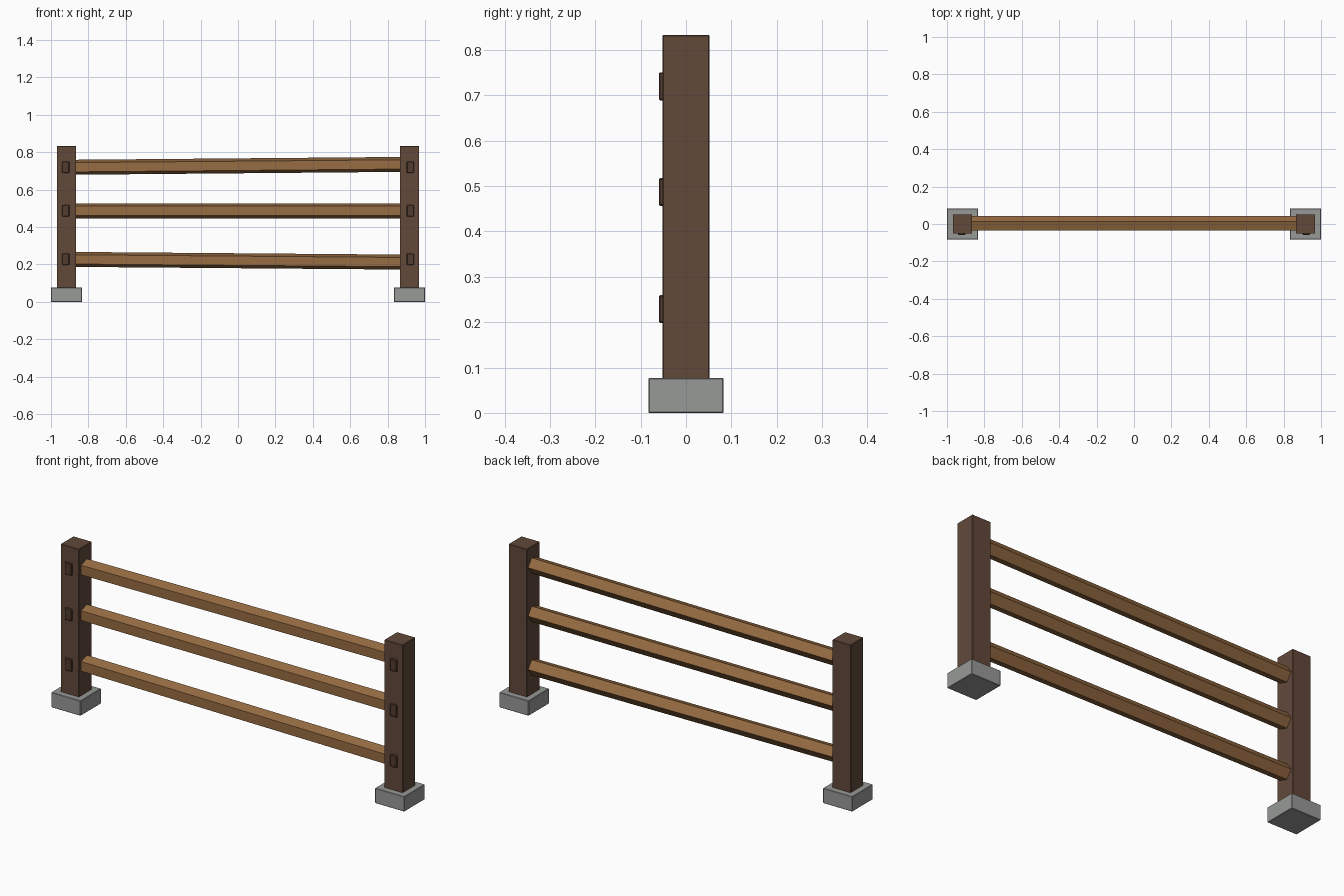
import bpy
import math

cube = bpy.data.objects.get("Cube")
if cube:
    bpy.data.objects.remove(cube)


def material(name, rgb):
    m = bpy.data.materials.new(name)
    m.use_nodes = True
    m.diffuse_color = (*rgb, 1)
    m.node_tree.nodes["Principled BSDF"].inputs["Base Color"].default_value = (*rgb, 1)
    return m


post_wood = material("dark_brown_wood", (0.122, 0.066, 0.042))
rail_wood = material("light_brown_wood", (0.31, 0.15, 0.055))
peg_wood = material("deep_brown_wood", (0.085, 0.045, 0.029))
stone = material("grey_stone", (0.31, 0.32, 0.31))


def box(name, center, size, mat, bevel):
    bpy.ops.mesh.primitive_cube_add(size=1, location=center)
    ob = bpy.context.object
    ob.name = name
    ob.scale = size
    bpy.ops.object.transform_apply(location=False, rotation=False, scale=True)
    ob.data.materials.append(mat)
    mod = ob.modifiers.new("edge_chamfer", "BEVEL")
    mod.width = bevel
    mod.segments = 1
    return ob


def rail(name, z, rise):
    # Five-sided bar along x with a flat front face
    bpy.ops.mesh.primitive_cylinder_add(vertices=5, radius=0.042, depth=1.8)
    ob = bpy.context.object
    ob.name = name
    ob.rotation_euler = (0, math.pi / 2, 0)
    bpy.ops.object.transform_apply(location=False, rotation=True, scale=False)
    ob.rotation_euler = (0, -math.atan2(rise, 1.72), 0)
    ob.location.z = z
    ob.data.materials.append(rail_wood)


# Posts, footings and pegs, mirrored on both ends
peg_heights = {"lower": 0.229, "middle": 0.487, "upper": 0.72}
for side, s in (("left", 1), ("right", -1)):
    box(side + "_footing", (s * 0.917, 0, 0.0385), (0.166, 0.166, 0.077), stone, 0.002)
    box(side + "_post", (s * 0.917, 0, 0.418), (0.104, 0.104, 0.83), post_wood, 0.002)
    for level, z in peg_heights.items():
        box(f"{side}_{level}_peg", (s * 0.921, -0.05, z), (0.038, 0.02, 0.062), peg_wood, 0.003)

# Rails, the outer two slightly crooked
rail("upper_rail", 0.7275, 0.015)
rail("middle_rail", 0.487, 0)
rail("lower_rail", 0.22, -0.014)
